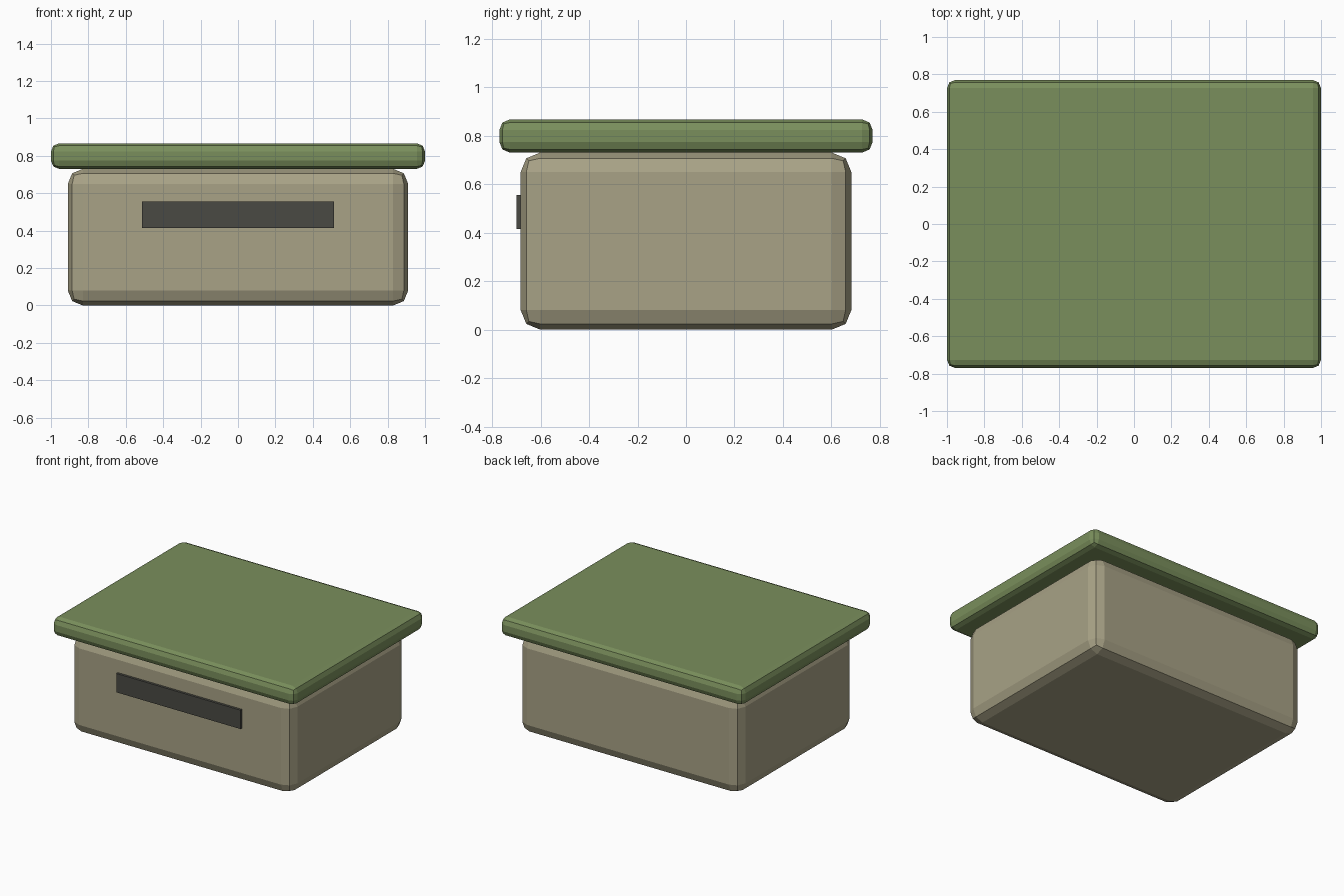
import bpy

if "Cube" in bpy.data.objects:
    bpy.data.objects.remove(bpy.data.objects["Cube"])


def material(name, rgb):
    """Flat colour from 0-255 sRGB, stored as linear."""
    lin = [((c / 255 + 0.055) / 1.055) ** 2.4 for c in rgb]
    m = bpy.data.materials.new(name)
    m.diffuse_color = (*lin, 1)
    m.use_nodes = True
    m.node_tree.nodes["Principled BSDF"].inputs["Base Color"].default_value = m.diffuse_color
    return m


def box(name, x, y, z, mat, bevel=0):
    """Box from (min, max) ranges, with an optional two-step rounded edge."""
    centre = [(a + b) / 2 for a, b in (x, y, z)]
    bpy.ops.mesh.primitive_cube_add(size=1, location=centre)
    ob = bpy.context.object
    ob.name = name
    ob.scale = [b - a for a, b in (x, y, z)]
    bpy.ops.object.transform_apply(location=False, rotation=False, scale=True)
    ob.data.materials.append(mat)
    if bevel:
        mod = ob.modifiers.new("rounded_edges", "BEVEL")
        mod.width = bevel
        mod.segments = 2
    return ob


beige = material("warm beige", (168, 162, 134))
green = material("olive green", (122, 143, 92))
dark = material("dark grey", (74, 74, 68))

# Container body
box("body", (-0.91, 0.91), (-0.682, 0.682), (0, 0.73), beige, 0.08)
# Overhanging lid
box("lid", (-1, 1), (-0.77, 0.77), (0.73, 0.867), green, 0.044)
# Dark plate on the front
box("front_plate", (-0.512, 0.512), (-0.70, -0.66), (0.415, 0.555), dark)
